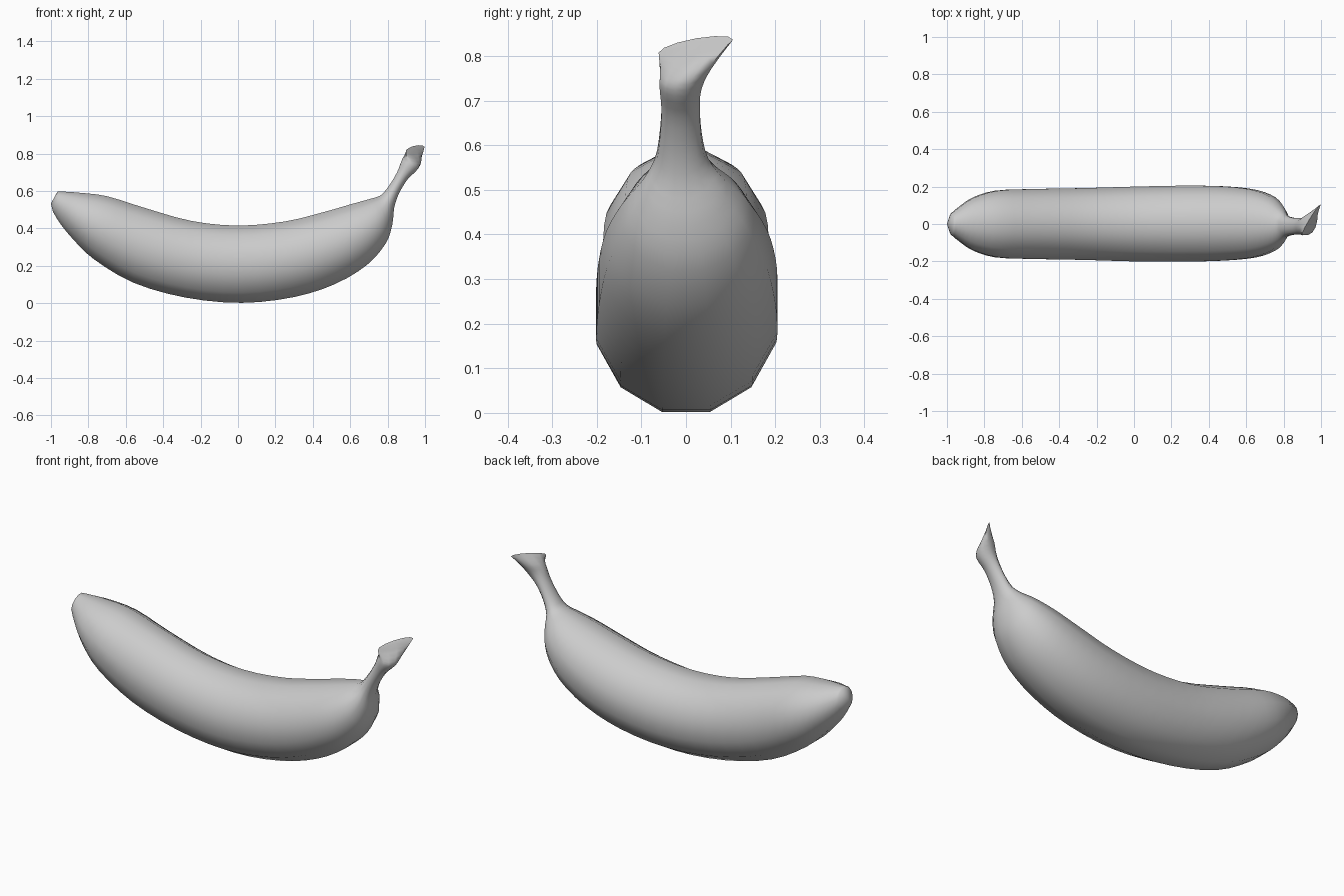
import bpy, bmesh, math
from mathutils import Vector

if "Cube" in bpy.data.objects:
    bpy.data.objects.remove(bpy.data.objects["Cube"])

SIDES, STEPS = 12, 3

# Profile stations: top x, top z, bottom x, bottom z, half width, centre y
stations = [
    (-.965, .598, -.99, .49, .055, 0),
    (-.92, .596, -.95, .425, .09, 0),
    (-.84, .59, -.88, .34, .14, 0),
    (-.70, .572, -.77, .235, .178, 0),
    (-.50, .51, -.56, .11, .187, 0),
    (-.25, .44, -.28, .03, .192, 0),
    (0, .415, .02, .002, .2, 0),
    (.25, .437, .30, .033, .203, .002),
    (.45, .485, .52, .103, .198, .003),
    (.60, .528, .69, .205, .18, .002),
    (.70, .556, .79, .32, .142, 0),
    (.76, .575, .825, .42, .095, -.005),
    (.79, .605, .835, .51, .06, -.01),
    (.825, .655, .86, .585, .047, -.012),
    (.855, .71, .905, .66, .043, -.012),
    (.872, .755, .955, .71, .047, -.012),
]
# Each section is centre, up vector, width vector
sections = []
for tx, tz, bx, bz, w, y in stations:
    sections.append((Vector(((tx + bx) / 2, y, (tz + bz) / 2)),
                     Vector(((tx - bx) / 2, 0, (tz - bz) / 2)),
                     Vector((0, w, 0))))
# Twisted cut end of the stem
sections.append((Vector((.932, 0, .768)), Vector((-.043, 0, .018)), Vector((.015, .058, .01))))
sections.append((Vector((.947, .022, .822)), Vector((-.022, -.02, .013)), Vector((.044, .078, .018))))


def spline(a, b, c, d, t):
    return 0.5 * (2 * b + (c - a) * t + (2 * a - 5 * b + 4 * c - d) * t * t
                  + (3 * b - a - 3 * c + d) * t ** 3)


# Smooth the stations along the fruit
dense = []
n = len(sections)
for i in range(n - 1):
    q = [sections[min(max(i + k, 0), n - 1)] for k in (-1, 0, 1, 2)]
    for s in range(STEPS):
        dense.append([spline(q[0][j], q[1][j], q[2][j], q[3][j], s / STEPS) for j in range(3)])
dense.append(sections[-1])

# Skin the rings into one body
bm = bmesh.new()
rings = []
fit = 1 / math.cos(math.pi / SIDES)
for c, u, w in dense:
    ring = []
    for k in range(SIDES):
        a = 2 * math.pi * (k + .5) / SIDES
        ring.append(bm.verts.new(c + (u * math.cos(a) + w * math.sin(a)) * fit))
    rings.append(ring)
for r0, r1 in zip(rings, rings[1:]):
    for k in range(SIDES):
        m = (k + 1) % SIDES
        bm.faces.new((r0[k], r0[m], r1[m], r1[k]))


# Close the blossom tip and the stem end
def cap(ring, tip):
    v = bm.verts.new(tip)
    for k in range(SIDES):
        bm.faces.new((ring[k], ring[(k + 1) % SIDES], v))


cap(rings[0], (-1, 0, .533))
cap(rings[-1], (.948, .022, .828))
bmesh.ops.recalc_face_normals(bm, faces=bm.faces[:])

mesh = bpy.data.meshes.new("banana")
bm.to_mesh(mesh)
bm.free()
banana = bpy.data.objects.new("banana", mesh)
bpy.context.collection.objects.link(banana)
bpy.context.view_layer.objects.active = banana
banana.select_set(True)
bpy.ops.object.shade_smooth_by_angle(angle=math.radians(60))
